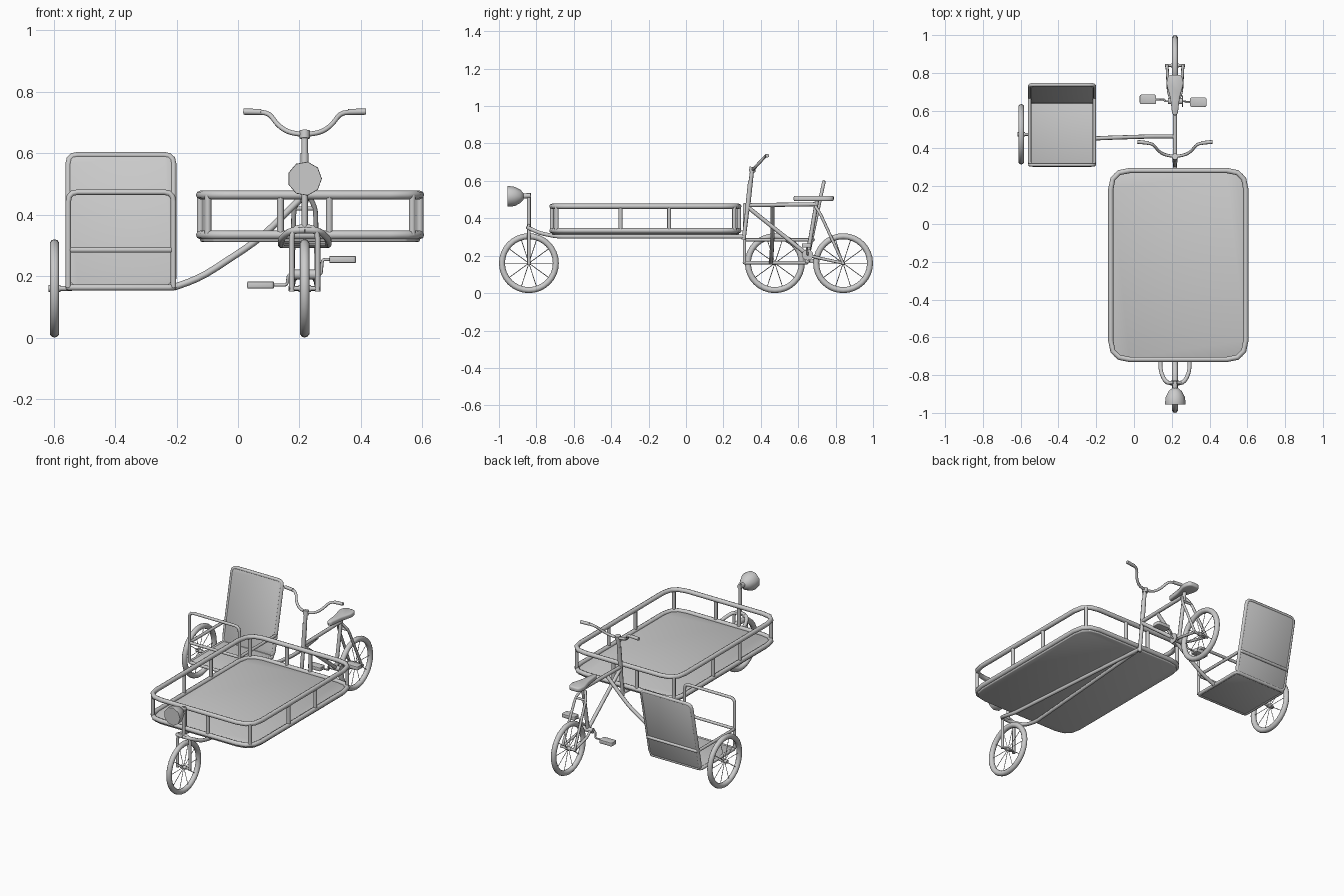
import bpy, math
from mathutils import Vector

if "Cube" in bpy.data.objects:
    bpy.data.objects.remove(bpy.data.objects["Cube"])

CX = 0.217          # centre line of the bike
WR = 0.16           # wheel radius


def finish(obj, name, angle=40):
    obj.name = name
    obj.data.name = name
    bpy.ops.object.select_all(action='DESELECT')
    obj.select_set(True)
    bpy.context.view_layer.objects.active = obj
    bpy.ops.object.shade_smooth_by_angle(angle=math.radians(angle))
    return obj


def rounded(pts, r, closed=False, steps=3):
    """Round the corners of a path."""
    pts = [Vector(p) for p in pts]
    n, out = len(pts), []
    for i, p in enumerate(pts):
        if r == 0 or (not closed and i in (0, n - 1)):
            out.append(p)
            continue
        a, b = pts[i - 1] - p, pts[(i + 1) % n] - p
        q0 = p + a.normalized() * min(r, a.length * 0.45)
        q1 = p + b.normalized() * min(r, b.length * 0.45)
        for k in range(steps + 1):
            t = k / steps
            out.append(q0 * (1 - t) ** 2 + p * 2 * t * (1 - t) + q1 * t * t)
    return out


def tubes(name, paths, r, fillet=0, closed=False, sides_res=2):
    """One mesh made of round tubes along the given paths."""
    cu = bpy.data.curves.new(name, 'CURVE')
    cu.dimensions = '3D'
    cu.bevel_depth, cu.bevel_resolution, cu.use_fill_caps = r, sides_res, True
    for path in paths:
        pts = rounded(path, fillet, closed)
        sp = cu.splines.new('POLY')
        sp.points.add(len(pts) - 1)
        for q, p in zip(sp.points, pts):
            q.co = (*p, 1)
        sp.use_cyclic_u = closed
    obj = bpy.data.objects.new(name, cu)
    bpy.context.collection.objects.link(obj)
    bpy.ops.object.select_all(action='DESELECT')
    obj.select_set(True)
    bpy.context.view_layer.objects.active = obj
    bpy.ops.object.convert(target='MESH')
    return finish(bpy.context.object, name, 60)


def panel(name, pts, thick, fillet, bevel):
    """Flat plate from an outline."""
    pts = rounded(pts, fillet, True)
    me = bpy.data.meshes.new(name)
    me.from_pydata(pts, [], [list(range(len(pts)))])
    obj = bpy.data.objects.new(name, me)
    bpy.context.collection.objects.link(obj)
    s = obj.modifiers.new('thickness', 'SOLIDIFY')
    s.thickness, s.offset = thick, 0
    b = obj.modifiers.new('soft_edge', 'BEVEL')
    b.width, b.segments = bevel, 2
    return finish(obj, name)


def mirror(path):
    return [(2 * CX - x, y, z) for x, y, z in path]


def rect(x0, x1, y0, y1, z):
    return [(x0, y0, z), (x1, y0, z), (x1, y1, z), (x0, y1, z)]


def wheel(name, x, y):
    bpy.ops.mesh.primitive_torus_add(major_radius=WR - 0.016, minor_radius=0.016, major_segments=32,
                                     minor_segments=10, location=(x, y, WR), rotation=(0, math.pi / 2, 0))
    finish(bpy.context.object, name + '_tire', 60)
    tubes(name + '_hub', [[(x - 0.02, y, WR), (x + 0.02, y, WR)]], 0.011)
    spokes = []
    for i in range(10):
        a = math.tau * i / 10
        spokes.append([(x, y, WR), (x, y + math.cos(a) * 0.14, WR + math.sin(a) * 0.14)])
    tubes(name + '_spokes', spokes, 0.002, sides_res=0)


# Wheels
wheel('front_wheel', CX, -0.84)
wheel('rear_wheel', CX, 0.84)
wheel('sidecar_wheel', -0.597, 0.475)

# Cargo tray: floor, two rails and posts
X0, X1, Y0, Y1 = -0.123, 0.592, -0.717, 0.283
panel('tray_floor', rect(X0, X1, Y0, Y1, 0.322), 0.022, 0.1, 0.006)
for nm, z in (('tray_lower_rail', 0.334), ('tray_upper_rail', 0.464)):
    tubes(nm, [rect(X0, X1, Y0, Y1, z)], 0.014, 0.1, True)
spots = [(x, y) for x in (X0, X1) for y in (-0.35, -0.09)]
spots += [(x, y) for x in (0.138, 0.297) for y in (Y0, Y1)]
spots += [(x, y) for x in (X0 + 0.025, X1 - 0.025) for y in (Y0 + 0.025, Y1 - 0.025)]
tubes('tray_posts', [[(x, y, 0.334), (x, y, 0.464)] for x, y in spots], 0.011)

# Under-tray frame running from the front fork to the steering column
rail = [(CX, -0.845, 0.35), (0.168, -0.84, 0.348), (0.14, -0.78, 0.32), (0.14, -0.69, 0.302), (CX, 0.31, 0.302)]
tubes('under_frame', [rail, mirror(rail)], 0.011, 0.03)

# Front fork and lamp post
tubes('front_fork', [[(0.175, -0.84, 0.15), (0.175, -0.84, 0.36), (0.259, -0.84, 0.36), (0.259, -0.84, 0.15)]],
      0.009, 0.035)
tubes('front_axle', [[(0.168, -0.84, WR), (0.266, -0.84, WR)]], 0.007)
tubes('lamp_post', [[(CX, -0.84, 0.35), (CX, -0.84, 0.535)]], 0.010)
tubes('lamp_bracket', [[(CX, -0.83, 0.522), (CX, -0.88, 0.518)]], 0.014)

# Headlight: lathed low-poly bowl
prof = [(0, -0.955), (0.055, -0.955), (0.056, -0.945), (0.052, -0.915), (0.036, -0.885), (0.018, -0.87), (0, -0.866)]
N = 9
verts, faces = [], []
for r, y in prof:
    for k in range(N):
        a = math.tau * k / N
        verts.append((CX + r * math.cos(a), y, 0.517 + r * math.sin(a)))
for j in range(len(prof) - 1):
    for k in range(N):
        k2 = (k + 1) % N
        faces.append((j * N + k, j * N + k2, (j + 1) * N + k2, (j + 1) * N + k))
me = bpy.data.meshes.new('headlight')
me.from_pydata(verts, [], faces)
lamp = bpy.data.objects.new('headlight', me)
bpy.context.collection.objects.link(lamp)
weld = lamp.modifiers.new('weld', 'WELD')
weld.merge_threshold = 0.0005
finish(lamp, 'headlight', 50)

# Steering column, stem and handlebar
tubes('steering_column', [[(CX, 0.308, 0.285), (CX, 0.355, 0.67)]], 0.011)
tubes('head_tube', [[(CX, 0.328, 0.44), (CX, 0.345, 0.6)]], 0.013)
tubes('stem_clamp', [[(CX, 0.353, 0.648), (CX, 0.357, 0.674)]], 0.017)
bar = [(CX, 0.357, 0.66), (0.165, 0.365, 0.667), (0.13, 0.385, 0.69), (0.1, 0.425, 0.732), (0.02, 0.435, 0.735)]
tubes('handlebar', [bar, mirror(bar)], 0.008, 0.025)
grip = [(0.018, 0.435, 0.735), (0.075, 0.429, 0.734)]
tubes('grips', [grip, mirror(grip)], 0.010)

# Bike frame
BB = (CX, 0.65, 0.205)
SEAT_TOP = (CX, 0.695, 0.475)
tubes('frame_tubes', [[(CX, 0.33, 0.47), SEAT_TOP], [(CX, 0.33, 0.46), BB], [BB, (CX, 0.702, 0.505)]], 0.011)
stay = [(0.205, 0.692, 0.465), (0.182, 0.72, 0.42), (0.175, 0.84, WR)]
chain = [(0.2, 0.65, 0.205), (0.182, 0.7, 0.19), (0.175, 0.84, WR)]
tubes('rear_stays', [stay, mirror(stay), chain, mirror(chain)], 0.008, 0.02)
tubes('stay_bridge', [[(0.182, 0.72, 0.42), (0.252, 0.72, 0.42)]], 0.007)
tubes('rear_axle', [[(0.165, 0.84, WR), (0.269, 0.84, WR)]], 0.008)

# Saddle
panel('saddle', [(CX - 0.014, 0.575, 0.506), (CX + 0.014, 0.575, 0.506), (CX + 0.025, 0.67, 0.506),
                 (CX + 0.047, 0.745, 0.506), (CX + 0.035, 0.79, 0.506), (CX - 0.035, 0.79, 0.506),
                 (CX - 0.047, 0.745, 0.506), (CX - 0.025, 0.67, 0.506)], 0.028, 0.02, 0.009)

# Cranks and pedals
tubes('bottom_bracket', [[(0.18, 0.65, 0.205), (0.254, 0.65, 0.205)]], 0.016)
tubes('chain_ring', [[(0.254, 0.65, 0.205), (0.259, 0.65, 0.205)]], 0.03, sides_res=4)
for side, s, dy, dz in (('left', -1, 0.01, -0.036), ('right', 1, -0.005, 0.047)):
    y, z = 0.65 + dy, 0.207 + dz
    tubes(side + '_crank', [[(CX, 0.65, 0.205), (CX + s * 0.053, 0.65, 0.205),
                             (CX + s * 0.058, y, z), (CX + s * 0.11, y, z)]], 0.005, 0.008)
    a, b = CX + s * 0.08, CX + s * 0.167
    if side == 'left':
        a, b = CX - 0.1, CX - 0.187
    panel(side + '_pedal', rect(min(a, b), max(a, b), y - 0.025, y + 0.025, z), 0.022, 0.01, 0.006)

# Sidecar: floor, tilted backrest, front arch and side loop
L, R = -0.552, -0.21
floor = rect(L, R, 0.313, 0.645, 0.163)
back = [(L, 0.645, 0.163), (R, 0.645, 0.163), (R, 0.737, 0.594), (L, 0.737, 0.594)]
panel('sidecar_floor', floor, 0.012, 0.015, 0.003)
tubes('sidecar_floor_rim', [floor], 0.010, 0.015, True)
panel('sidecar_backrest', back, 0.014, 0.03, 0.004)
tubes('sidecar_backrest_rim', [back], 0.010, 0.03, True)
tubes('sidecar_front_arch', [[(L, 0.313, 0.163), (L, 0.313, 0.473), (R, 0.313, 0.473), (R, 0.313, 0.163)]],
      0.009, 0.03)
tubes('sidecar_side_loop', [rect(L, R, 0.313, 0.68, 0.285)], 0.009, 0.015, True)
tubes('sidecar_axle', [[(-0.6, 0.475, WR), (-0.54, 0.475, WR)]], 0.008)

# Connecting arm between sidecar and bike
tubes('sidecar_arm', [[(-0.21, 0.453, 0.163), (-0.12, 0.457, 0.195), (0.07, 0.463, 0.32), (CX, 0.463, 0.465)]],
      0.011, 0.06)
